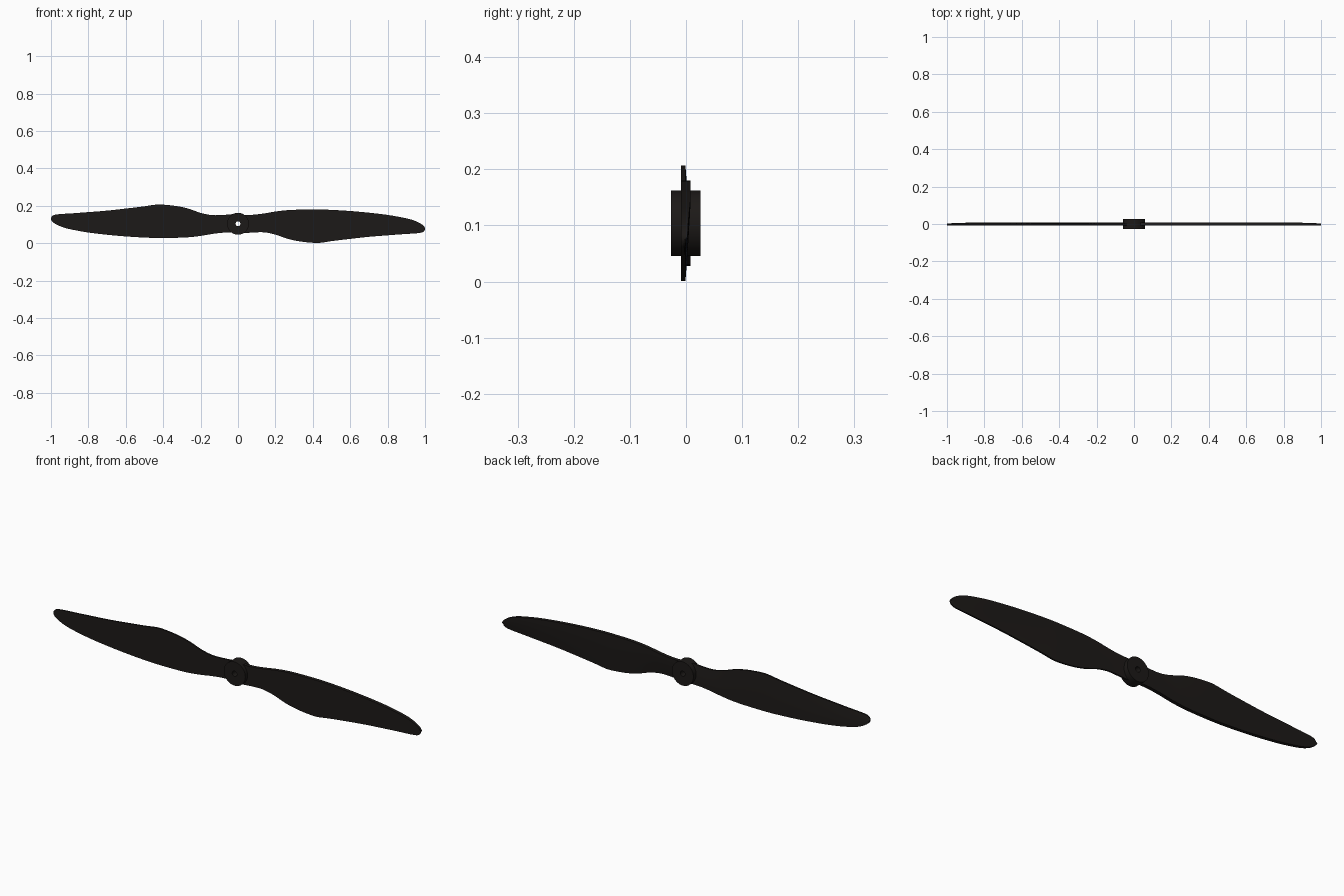
import bpy, bmesh, math

if "Cube" in bpy.data.objects:
    bpy.data.objects.remove(bpy.data.objects["Cube"])

CZ = 0.104           # hub axis height
FRONT = -0.009       # flat front face of the blades

mat = bpy.data.materials.new("black_plastic")
mat.diffuse_color = (0.012, 0.010, 0.009, 1)
mat.use_nodes = True
mat.node_tree.nodes["Principled BSDF"].inputs["Base Color"].default_value = mat.diffuse_color


def finish(name, bm, angle):
    bmesh.ops.recalc_face_normals(bm, faces=bm.faces[:])
    me = bpy.data.meshes.new(name)
    bm.to_mesh(me)
    bm.free()
    me.materials.append(mat)
    ob = bpy.data.objects.new(name, me)
    bpy.context.collection.objects.link(ob)
    bpy.ops.object.select_all(action='DESELECT')
    ob.select_set(True)
    bpy.context.view_layer.objects.active = ob
    bpy.ops.object.shade_smooth_by_angle(angle=math.radians(angle))
    return ob


# Blade outline stations: x, leading edge z, trailing edge z
OUTLINE = [(0.03, .151, .053), (0.08, .152, .057), (0.14, .159, .058),
           (0.20, .169, .046), (0.26, .176, .025), (0.32, .179, .011),
           (0.40, .180, .002), (0.44, .180, .002), (0.50, .178, .011),
           (0.60, .172, .023), (0.70, .163, .034), (0.80, .151, .042),
           (0.88, .137, .048), (0.93, .125, .051), (0.965, .111, .054),
           (0.985, .099, .058), (0.995, .090, .065), (1.0, .081, .074)]


def slope(i, k):
    a, b = OUTLINE[max(i - 1, 0)], OUTLINE[min(i + 1, len(OUTLINE) - 1)]
    return (b[k] - a[k]) / (b[0] - a[0])


def stations(steps=3):
    # Hermite curve through the outline points
    out = []
    for i in range(len(OUTLINE) - 1):
        a, b = OUTLINE[i], OUTLINE[i + 1]
        h = b[0] - a[0]
        for s in range(steps):
            t = s / steps
            row = [a[0] + h * t]
            for k in (1, 2):
                row.append((2*t**3 - 3*t*t + 1) * a[k] + (t**3 - 2*t*t + t) * h * slope(i, k)
                           + (3*t*t - 2*t**3) * b[k] + (t**3 - t*t) * h * slope(i + 1, k))
            out.append(row)
    return out + [list(OUTLINE[-1])]


def blade(name, sign):
    # Flat front, thick leading edge, domed back thinning to the trailing edge
    bm = bmesh.new()
    rings, n = [], 10
    for x, top, bot in stations():
        thin = 1 - 0.3 * max(0, (x - 0.8) / 0.2) ** 2
        ring = [(top, FRONT), (bot, FRONT)]
        for j in range(n + 1):
            u = j / n
            y = 0.008 + 0.009 * math.sin(u * math.pi / 2) - 0.009
            ring.append((bot + (top - bot) * u, FRONT + (y - FRONT) * thin))
        rings.append([bm.verts.new((sign * x, y, CZ + sign * (z - CZ))) for z, y in ring])
    for a, b in zip(rings, rings[1:]):
        for j in range(len(a)):
            k = (j + 1) % len(a)
            bm.faces.new((a[j], a[k], b[k], b[j]))
    bm.faces.new(rings[0])
    bm.faces.new(rings[-1])
    return finish(name, bm, 35)


blade("right_blade", 1)
blade("left_blade", -1)

# Hub: bored cylinder along y
bm = bmesh.new()
profile = [(0.013, -0.027), (0.0585, -0.027), (0.0585, 0.026), (0.013, 0.026)]
N = 48
cols = [[bm.verts.new((r * math.cos(2*math.pi*i/N), y, CZ + r * math.sin(2*math.pi*i/N)))
         for r, y in profile] for i in range(N)]
for i in range(N):
    a, b = cols[i], cols[(i + 1) % N]
    for j in range(4):
        k = (j + 1) % 4
        bm.faces.new((a[j], a[k], b[k], b[j]))
finish("hub", bm, 30)
